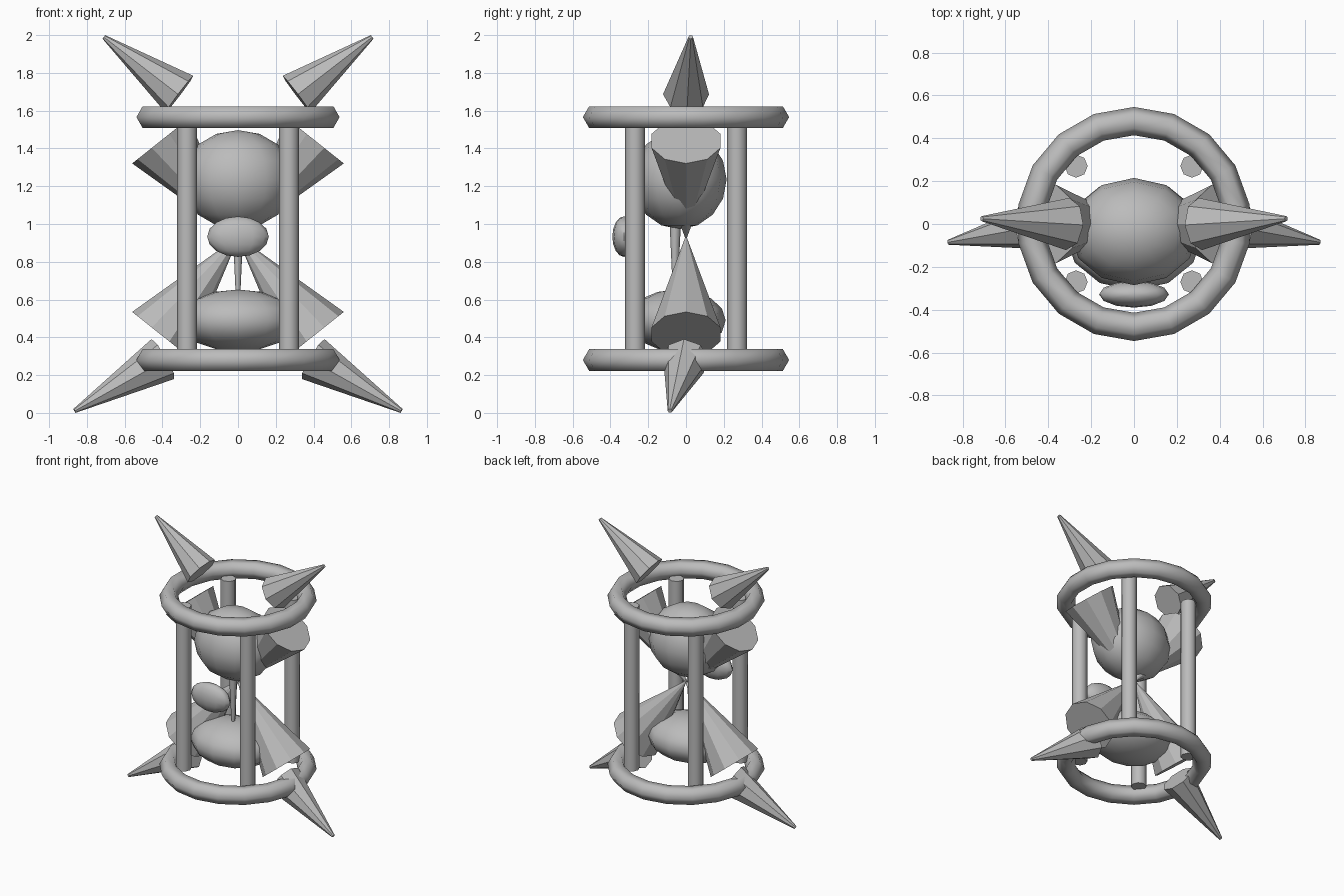
import bpy, bmesh, math
from mathutils import Vector, Matrix

if "Cube" in bpy.data.objects:
    bpy.data.objects.remove(bpy.data.objects["Cube"])

grey = bpy.data.materials.new("plain_grey")
grey.diffuse_color = (0.5, 0.5, 0.5, 1)
grey.use_nodes = True
grey.node_tree.nodes["Principled BSDF"].inputs["Base Color"].default_value = grey.diffuse_color


def finish(name, bm, smooth):
    me = bpy.data.meshes.new(name)
    bmesh.ops.recalc_face_normals(bm, faces=bm.faces)
    bm.to_mesh(me)
    bm.free()
    me.materials.append(grey)
    ob = bpy.data.objects.new(name, me)
    bpy.context.collection.objects.link(ob)
    if smooth:
        bpy.ops.object.select_all(action='DESELECT')
        ob.select_set(True)
        bpy.context.view_layer.objects.active = ob
        bpy.ops.object.shade_smooth_by_angle(angle=math.radians(65))
    return ob


def tapered(name, a, b, ra, rb, sides, smooth=False):
    """Cone or cylinder from point a (radius ra) to point b (radius rb)."""
    a, b = Vector(a), Vector(b)
    axis = b - a
    rot = axis.to_track_quat('Z', 'Y').to_matrix().to_4x4()
    bm = bmesh.new()
    bmesh.ops.create_cone(bm, cap_ends=True, segments=sides, radius1=ra, radius2=rb,
                          depth=axis.length, matrix=Matrix.Translation((a + b) / 2) @ rot)
    return finish(name, bm, smooth)


def ellipsoid(name, centre, radii, segs, rings):
    bm = bmesh.new()
    bmesh.ops.create_uvsphere(bm, u_segments=segs, v_segments=rings, radius=1)
    # turn so that a column of vertices faces front
    bmesh.ops.transform(bm, verts=bm.verts, matrix=Matrix.Translation(centre)
                        @ Matrix.Diagonal((*radii, 1)) @ Matrix.Rotation(math.pi / 2, 4, 'Z'))
    return finish(name, bm, True)


def ring(name, z, major=0.48, minor=0.066, n=18, m=6):
    bm = bmesh.new()
    loops = []
    for i in range(n):
        t = 2 * math.pi * i / n + math.pi / 2
        loops.append([])
        for j in range(m):
            p = 2 * math.pi * j / m
            r = major + minor * math.cos(p)
            loops[-1].append(bm.verts.new((r * math.cos(t), r * math.sin(t), z + minor * math.sin(p))))
    for i in range(n):
        for j in range(m):
            u, v, k = loops[i], loops[(i + 1) % n], (j + 1) % m
            bm.faces.new((u[j], v[j], v[k], u[k]))
    return finish(name, bm, True)


# frame rings
ring("top_ring", 1.566)
ring("bottom_ring", 0.28)

# four posts
for sx, side in ((-1, "left"), (1, "right")):
    for sy, end in ((-1, "front"), (1, "back")):
        x, y = 0.27 * sx, 0.27 * sy
        tapered(f"{end}_{side}_post", (x, y, 0.295), (x, y, 1.54), 0.054, 0.054, 8, True)

# rounded bodies and front gem
ellipsoid("upper_body", (0, -0.035, 1.235), (0.30, 0.25, 0.262), 12, 8)
ellipsoid("lower_body", (0, -0.05, 0.49), (0.32, 0.26, 0.163), 12, 8)
ellipsoid("front_gem", (0, -0.328, 0.933), (0.163, 0.062, 0.107), 12, 8)

# thin stream between the bodies
tapered("stream", (0, -0.057, 0.62), (0, -0.057, 1.03), 0.012, 0.031, 8, True)

# mirrored cones and claws
for s, side in ((-1, "left"), (1, "right")):
    tapered(f"upper_{side}_cone", (0.41 * s, 0, 1.44), (0, 0, 0.925), 0.192, 0.004, 10)
    tapered(f"lower_{side}_cone", (0.41 * s, 0, 0.415), (0, 0, 0.93), 0.192, 0.004, 10)
    tapered(f"upper_{side}_claw", (0.31 * s, 0, 1.687), (0.71 * s, 0.025, 1.99), 0.122, 0.012, 8)
    tapered(f"lower_{side}_claw", (0.398 * s, 0, 0.285), (0.865 * s, -0.085, 0.011), 0.122, 0.012, 8)
